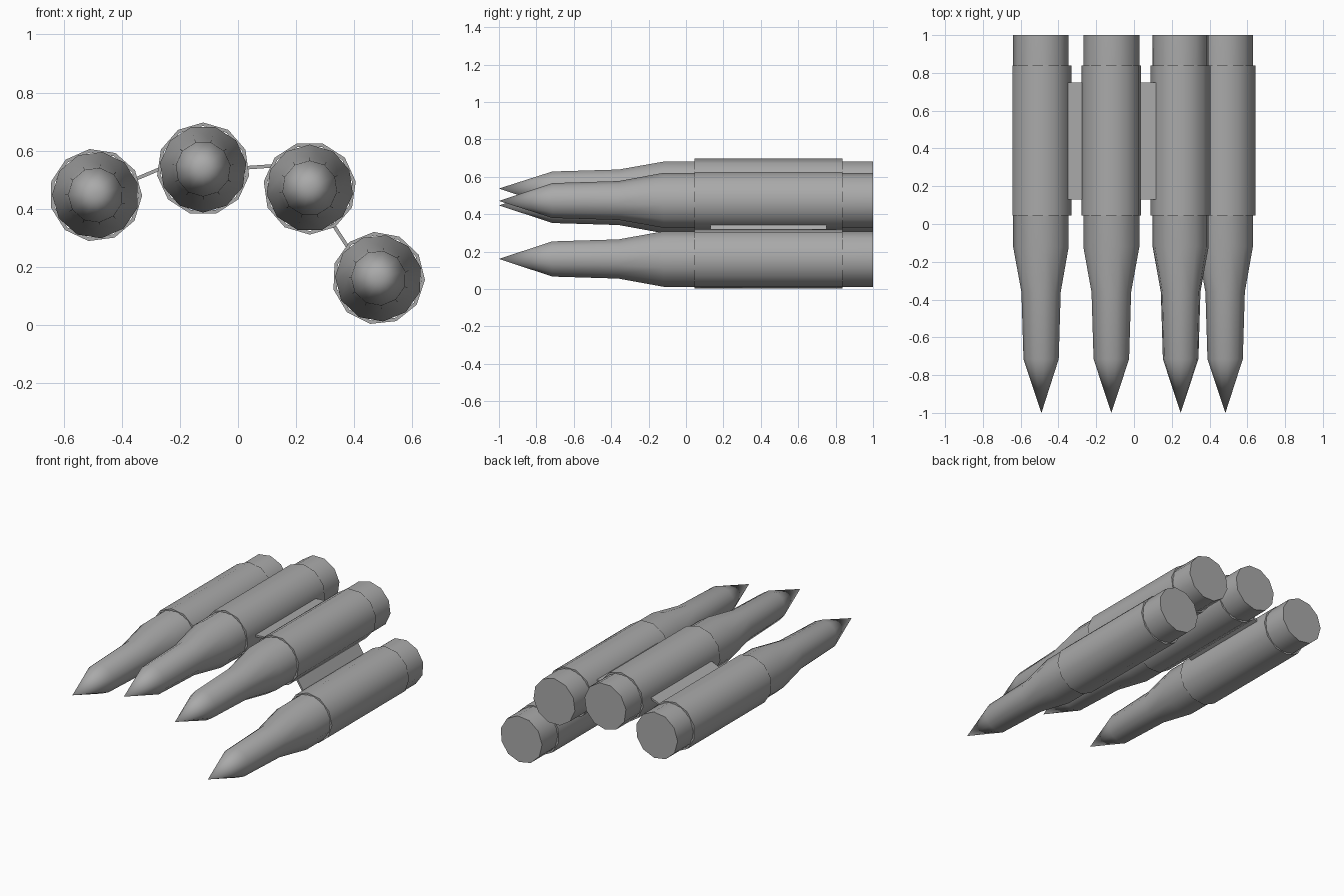
import bpy, bmesh, math
from mathutils import Vector

if "Cube" in bpy.data.objects:
    bpy.data.objects.remove(bpy.data.objects["Cube"])

SIDES = 11

metal = bpy.data.materials.new("grey metal")
metal.diffuse_color = (0.4, 0.4, 0.4, 1)
metal.use_nodes = True
metal.node_tree.nodes["Principled BSDF"].inputs["Base Color"].default_value = metal.diffuse_color


def finish(bm, name):
    bmesh.ops.recalc_face_normals(bm, faces=bm.faces)
    me = bpy.data.meshes.new(name)
    bm.to_mesh(me)
    bm.free()
    me.materials.append(metal)
    ob = bpy.data.objects.new(name, me)
    bpy.context.collection.objects.link(ob)
    bpy.ops.object.select_all(action='DESELECT')
    bpy.context.view_layer.objects.active = ob
    ob.select_set(True)
    bpy.ops.object.shade_smooth_by_angle(angle=math.radians(40))
    return ob


def lathe(name, profile, centre, turn, closed=False):
    """Revolve (y, radius) points around an axis along y."""
    bm = bmesh.new()
    rings = []
    for y, r in profile:
        if r == 0:
            rings.append([bm.verts.new((centre[0], y, centre[1]))] * SIDES)
            continue
        ring = []
        for i in range(SIDES):
            a = math.radians(turn) + i * math.tau / SIDES
            ring.append(bm.verts.new((centre[0] + r * math.cos(a), y,
                                      centre[1] + r * math.sin(a))))
        rings.append(ring)
    pairs = list(zip(rings, rings[1:]))
    if closed:
        pairs.append((rings[-1], rings[0]))
    else:
        bm.faces.new(rings[-1])  # flat base
    for a, b in pairs:
        for i in range(SIDES):
            j = (i + 1) % SIDES
            corners = [a[i], a[j], b[j], b[i]]
            bm.faces.new(list(dict.fromkeys(corners)))
    return finish(bm, name)


def plate(name, p, q, y0, y1, thick):
    """Thin strip between two (x, z) points."""
    p, q = Vector(p), Vector(q)
    d = (q - p).normalized()
    n = Vector((-d.y, d.x)) * thick / 2
    bm = bmesh.new()
    outline = [p + n, q + n, q - n, p - n]
    face = bm.faces.new([bm.verts.new((c.x, y0, c.y)) for c in outline])
    ext = bmesh.ops.extrude_face_region(bm, geom=[face])
    moved = [v for v in ext["geom"] if isinstance(v, bmesh.types.BMVert)]
    bmesh.ops.translate(bm, verts=moved, vec=(0, y1 - y0, 0))
    return finish(bm, name)


# pointed nose, neck, shoulder and straight case
ROUND = [(-1, 0), (-0.715, 0.095), (-0.36, 0.106), (-0.12, 0.15), (1, 0.15)]
# thin band wrapped round the case
SLEEVE = [(0.045, 0.148), (0.045, 0.16), (0.838, 0.16), (0.838, 0.148)]

# x, z and roll of each round
PLACES = [(-0.49, 0.447, 97.5), (-0.12, 0.537, 90),
          (0.247, 0.471, 106.4), (0.484, 0.161, 96)]
for k, (x, z, roll) in enumerate(PLACES, 1):
    lathe(f"cartridge_{k}", ROUND, (x, z), roll + 180 / SIDES)
    lathe(f"sleeve_{k}", SLEEVE, (x, z), roll, closed=True)

# connecting strips between neighbouring sleeves
LINKS = [((-0.36, 0.499), (-0.26, 0.541)),
         ((0.025, 0.541), (0.127, 0.548)),
         ((0.322, 0.354), (0.382, 0.262))]
for k, (p, q) in enumerate(LINKS, 1):
    plate(f"link_{k}", p, q, 0.13, 0.75, 0.012)
